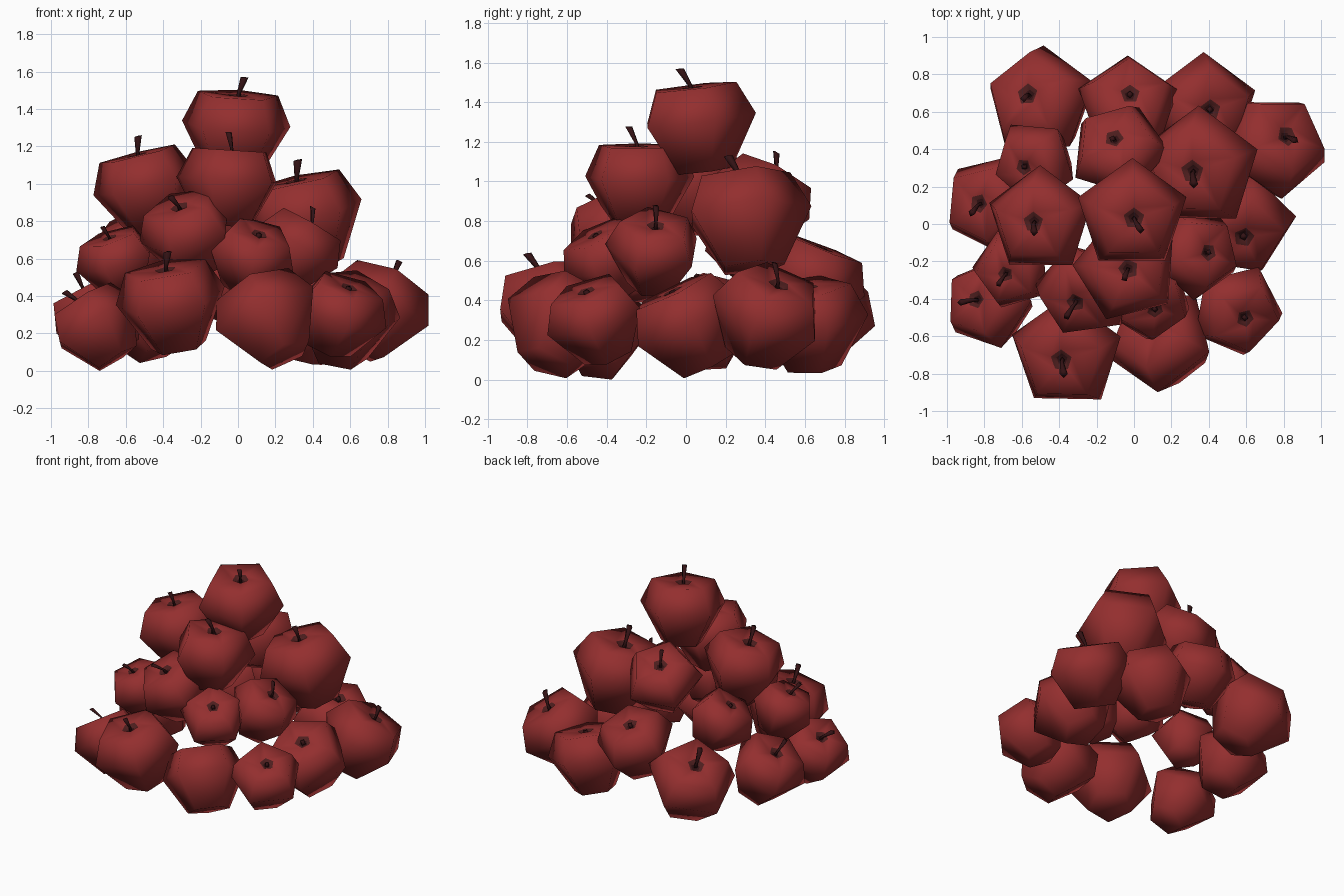
import bpy, bmesh, math
from mathutils import Vector, Matrix

if "Cube" in bpy.data.objects:
    bpy.data.objects.remove(bpy.data.objects["Cube"])


def material(name, rgb):
    m = bpy.data.materials.new(name)
    m.diffuse_color = (*rgb, 1)
    m.use_nodes = True
    m.node_tree.nodes["Principled BSDF"].inputs["Base Color"].default_value = m.diffuse_color
    return m


RED = material("apple red", (0.295, 0.028, 0.028))
BROWN = material("dimple brown", (0.075, 0.013, 0.013))
DARK = material("stem dark brown", (0.033, 0.006, 0.007))

# Apple profile: ring radius and height, in units of the apple radius
PROFILE = [(0.50, -0.85), (1.0, 0.0), (0.74, 0.55), (0.19, 0.545), (0.10, 0.47)]
SIDES = 5


def add_rings(bm, rings, mats):
    """Skin a stack of vertex rings and close both ends."""
    n = len(rings[0])
    for a, b, mat in zip(rings, rings[1:], mats):
        for i in range(n):
            j = (i + 1) % n
            f = bm.faces.new((a[i], a[j], b[j], b[i]))
            f.material_index, f.smooth = mat, True
    for loop, mat in ((rings[0][::-1], mats[0]), (rings[-1], mats[-1])):
        f = bm.faces.new(loop)
        f.material_index, f.smooth = mat, True


def ring(bm, n, r, centre):
    return [bm.verts.new((centre[0] + r * math.cos(math.tau * i / n),
                          centre[1] + r * math.sin(math.tau * i / n),
                          centre[2])) for i in range(n)]


def apple(name, centre, dimple, radius, phase, stem):
    bm = bmesh.new()
    # Fruit body with brown dimple
    add_rings(bm, [ring(bm, SIDES, r, (0, 0, z)) for r, z in PROFILE], [0, 0, 0, 1, 2])
    # Leaning stem flaring to the tip, or a short stub
    if stem:
        lean = math.radians(-150)
        rings = []
        for r, z, off in ((0.05, 0.42, 0.0), (0.035, 0.58, 0.03), (0.07, 0.88, 0.19)):
            rings.append(ring(bm, 4, r, (off * math.cos(lean), off * math.sin(lean), z)))
        add_rings(bm, rings, [2, 2])
    else:
        add_rings(bm, [ring(bm, 4, 0.06, (0, 0, z)) for z in (0.42, 0.55)], [2])
    bmesh.ops.recalc_face_normals(bm, faces=bm.faces)

    # Tilt so the dimple sits where it is seen from the top
    c = Vector(centre)
    axis = Vector((dimple[0] - c.x, dimple[1] - c.y, 0.55 * radius)).normalized()
    tilt = Vector((0, 0, 1)).rotation_difference(axis).to_matrix().to_4x4()
    spin = Matrix.Rotation(math.radians(phase), 4, 'Z')
    bm.transform(Matrix.Translation(c) @ tilt @ spin @ Matrix.Scale(radius, 4))
    me = bpy.data.meshes.new(name)
    bm.to_mesh(me)
    bm.free()
    for m in (RED, BROWN, DARK):
        me.materials.append(m)
    ob = bpy.data.objects.new(name, me)
    bpy.context.collection.objects.link(ob)


# Centre, dimple x/y, radius, pentagon phase
APPLES = {
    "apple_top": ((-0.01, 0.05, 1.31), (0.0, 0.03), 0.305, 90),
    "apple_upper_left": ((-0.50, 0.02, 1.00), (-0.54, 0.01), 0.295, 90),
    "apple_upper_front": ((-0.04, -0.24, 1.02), (-0.03, -0.24), 0.29, 32),
    "apple_upper_right": ((0.35, 0.30, 0.84), (0.31, 0.28), 0.335, 90),
    "apple_upper_back": ((-0.08, 0.39, 0.91), (-0.11, 0.47), 0.275, 69),
    "apple_middle_back_left": ((-0.53, 0.33, 0.70), (-0.60, 0.30), 0.24, 52),
    "apple_middle_left": ((-0.65, -0.24, 0.60), (-0.69, -0.27), 0.225, 36),
    "apple_middle_front_left": ((-0.27, -0.36, 0.75), (-0.32, -0.43), 0.27, 30),
    "apple_middle_front": ((0.08, -0.40, 0.62), (0.12, -0.47), 0.24, -90),
    "apple_middle_right": ((0.33, -0.16, 0.66), (0.41, -0.15), 0.25, -22),
    "apple_middle_back": ((-0.03, 0.64, 0.52), (-0.02, 0.70), 0.28, 90),
    "apple_base_left_front": ((-0.77, -0.42, 0.25), (-0.86, -0.40), 0.26, 0),
    "apple_base_left": ((-0.76, 0.11, 0.31), (-0.84, 0.11), 0.275, 66),
    "apple_base_back_left": ((-0.50, 0.65, 0.35), (-0.58, 0.70), 0.315, 90),
    "apple_base_back_right": ((0.37, 0.62, 0.31), (0.41, 0.61), 0.30, 90),
    "apple_base_right_back": ((0.75, 0.42, 0.34), (0.83, 0.48), 0.30, 58),
    "apple_base_right": ((0.57, 0.0, 0.30), (0.59, -0.08), 0.30, 7),
    "apple_base_right_front": ((0.55, -0.46, 0.32), (0.60, -0.51), 0.26, -7),
    "apple_base_front": ((0.15, -0.62, 0.30), (0.07, -0.55), 0.30, -90),
    "apple_base_front_left": ((-0.36, -0.69, 0.38), (-0.39, -0.73), 0.31, 90),
}
STEMLESS = {"apple_middle_back_left", "apple_middle_front", "apple_middle_back",
            "apple_base_back_right", "apple_base_right", "apple_base_right_front",
            "apple_base_front"}
for name, (centre, dimple, radius, phase) in APPLES.items():
    apple(name, centre, dimple, radius, phase, name not in STEMLESS)
